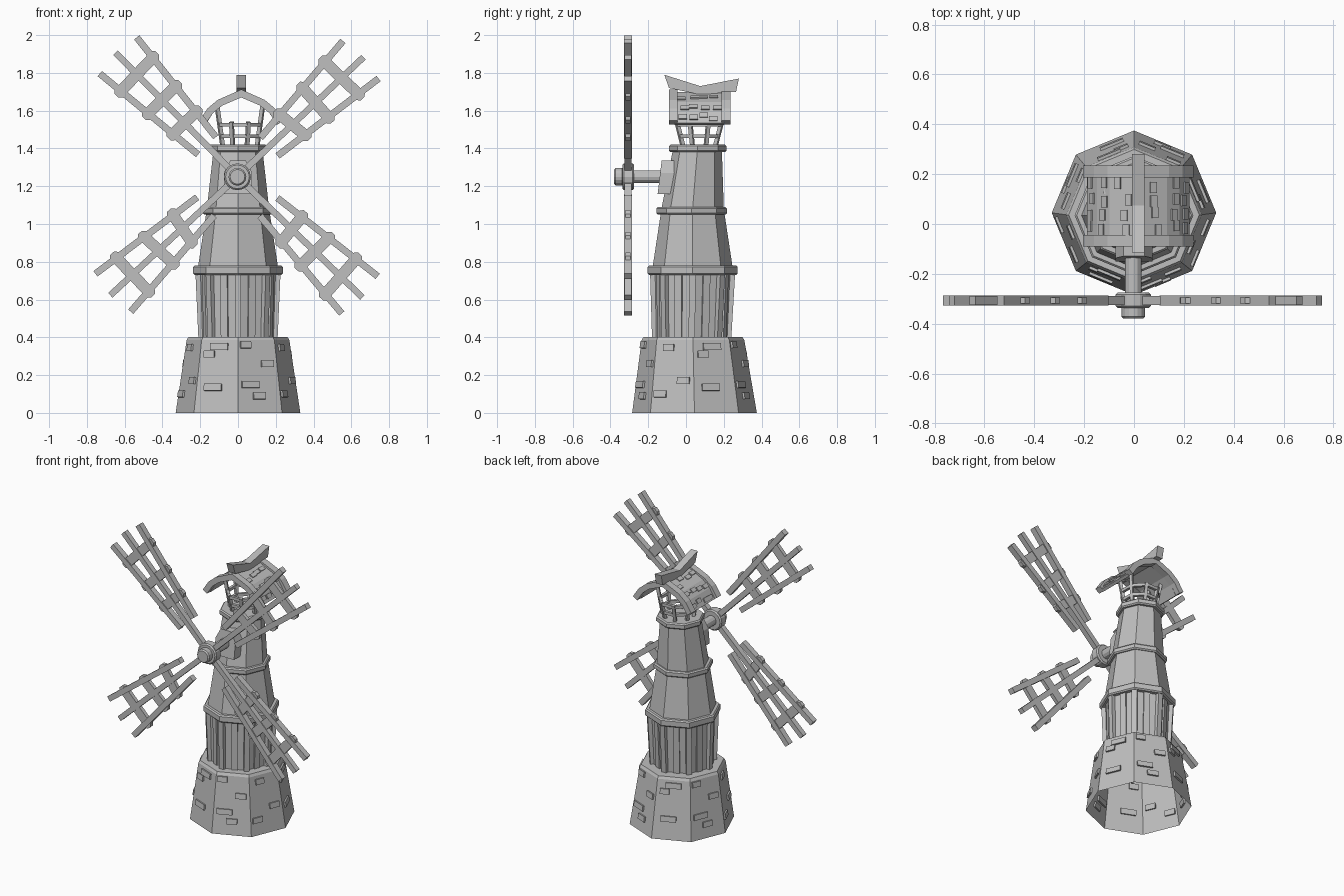
import bpy, bmesh, math, random
from mathutils import Vector, Matrix

cube = bpy.data.objects.get("Cube")
if cube:
    bpy.data.objects.remove(cube, do_unlink=True)

random.seed(4)
grey = bpy.data.materials.new("light_grey")
grey.use_nodes = True
grey.diffuse_color = (0.52, 0.52, 0.52, 1)
grey.node_tree.nodes["Principled BSDF"].inputs["Base Color"].default_value = (0.52, 0.52, 0.52, 1)


def finish(name, bm, solid=True):
    if solid:
        bmesh.ops.recalc_face_normals(bm, faces=bm.faces[:])
    mesh = bpy.data.meshes.new(name)
    bm.to_mesh(mesh)
    bm.free()
    mesh.materials.append(grey)
    obj = bpy.data.objects.new(name, mesh)
    bpy.context.collection.objects.link(obj)
    return obj


def corner(i, r, z, cy, sides=8):
    a = 2 * math.pi * i / sides
    return Vector((r * math.cos(a), cy + r * math.sin(a), z))


def lathe(name, rings, cap=False, sides=8):
    """Faceted shell through (radius, z, centre y) rings."""
    bm = bmesh.new()
    loops = [[bm.verts.new(corner(i, *ring, sides)) for i in range(sides)] for ring in rings]
    for a, b in zip(loops, loops[1:]):
        for i in range(sides):
            j = (i + 1) % sides
            bm.faces.new((a[i], a[j], b[j], b[i]))
    if cap:
        bm.faces.new(loops[-1])
    return finish(name, bm, False)


def prism(name, points, place, lo, hi):
    """Extrude a 2D outline; place(u, v, depth) gives the 3D point."""
    bm = bmesh.new()
    a = [bm.verts.new(place(u, v, lo)) for u, v in points]
    b = [bm.verts.new(place(u, v, hi)) for u, v in points]
    bm.faces.new(a)
    bm.faces.new(b)
    for i in range(len(points)):
        j = (i + 1) % len(points)
        bm.faces.new((a[i], a[j], b[j], b[i]))
    return finish(name, bm)


def add_box(bm, centre, x_dir, z_dir, size):
    """Add a box with its x and z axes along the given directions."""
    x = x_dir.normalized()
    y = z_dir.cross(x).normalized()
    z = x.cross(y)
    m = Matrix((x, y, z)).transposed().to_4x4()
    m.translation = centre
    bmesh.ops.create_cube(bm, size=1, matrix=m @ Matrix.Diagonal((*size, 1)))


def add_beam(bm, a, b, w, h, up=Vector((0, 0, 1))):
    add_box(bm, (a + b) / 2, b - a, up, ((b - a).length, w, h))


# Tower body
lathe("stone_base", [(0.33, 0, 0.045), (0.272, 0.385, 0.037), (0.262, 0.402, 0.037), (0.19, 0.402, 0.035)])
lathe("plank_wall", [(0.195, 0.4, 0.03), (0.205, 0.74, 0.035)])
lathe("middle_wall", [(0.212, 0.77, 0.035), (0.168, 1.06, 0.035)])
lathe("upper_wall", [(0.165, 1.08, 0.035), (0.13, 1.39, 0.06)])


def band(name, z0, z1, r, inner, cy):
    e = 0.008
    lathe(name, [(inner, z0, cy), (r - e, z0, cy), (r, z0 + e, cy),
                 (r, z1 - e, cy), (r - e, z1, cy), (inner, z1, cy)], inner < 0.12)


band("lower_band", 0.73, 0.78, 0.238, 0.19, 0.035)
band("middle_band", 1.05, 1.09, 0.187, 0.15, 0.03)
band("top_band", 1.38, 1.42, 0.152, 0.11, 0.062)

# Upright posts and battens on the plank wall
bm = bmesh.new()
for i in range(8):
    out = corner(i, 1, 0, 0)
    add_beam(bm, corner(i, 0.197, 0.4, 0.03), corner(i, 0.212, 0.735, 0.035), 0.034, 0.026, out)
    h = i + 0.5
    add_beam(bm, corner(h, 0.182, 0.4, 0.03), corner(h, 0.191, 0.735, 0.035), 0.04, 0.016, corner(h, 1, 0, 0))
finish("wall_posts", bm)

# Raised bricks on the base: (position along face, height, width)
patterns = [[(0.5, 0.35, 0.1), (0.25, 0.31, 0.06), (0.4, 0.135, 0.1)],
            [(0.75, 0.26, 0.07), (0.3, 0.15, 0.1), (0.5, 0.09, 0.07), (0.2, 0.36, 0.06)],
            [(0.75, 0.17, 0.07), (0.35, 0.345, 0.06), (0.2, 0.1, 0.07)]]
bm = bmesh.new()
for i in range(8):
    for t, z, w in patterns[(i + 6) % 8 % 3]:
        f = z / 0.385
        r, cy = 0.33 - 0.058 * f, 0.045 - 0.008 * f
        a, b = corner(i, r, z, cy), corner(i + 1, r, z, cy)
        normal = corner(i + 0.5, 1, 0.14, 0)
        add_box(bm, a.lerp(b, t), b - a, normal, (w, 0.036, 0.022))
finish("base_bricks", bm)

# Open lantern frame under the roof
RX, RY = 0.01, 0.07


def lantern(i, z):
    f = (z - 1.42) / 0.2
    p = corner(i + 0.5, 1, z, 0)
    return Vector((RX + p.x * (0.1 + 0.03 * f), RY + p.y * (0.095 + 0.055 * f), z))


bm = bmesh.new()
for i in range(8):
    add_beam(bm, lantern(i, 1.41), lantern(i, 1.63 if i in (0, 3, 4, 7) else 1.54), 0.02, 0.02, corner(i + 0.5, 1, 0, 0))
    for z in (1.465, 1.525):
        add_beam(bm, lantern(i, z), lantern(i + 1, z), 0.018, 0.02)
finish("lantern_frame", bm)

# Bent gable roof
CX = 0.017
half = [(0, 1.70), (0.115, 1.645), (0.165, 1.6), (0.205, 1.535)]


def roof_outline(up, out, thick):
    outer = [(x * (1 + out), z + up) for x, z in half]
    inner = [(x * (1 + out) - thick * (0.35 + 2 * x) * (x > 0), z + up - thick * (1 - 2.5 * x)) for x, z in half]
    right = outer + inner[::-1]
    left = [(-x, z) for x, z in inner[1:]] + [(-x, z) for x, z in outer[:0:-1]]
    return right + left


def across(u, v, d):
    return Vector((CX + u, d, v))


prism("roof_panel", roof_outline(0, 0, 0.022), across, -0.06, 0.2)
prism("front_gable_beam", roof_outline(0.012, 0.08, 0.042), across, -0.09, -0.045)
prism("back_gable_beam", roof_outline(0.012, 0.08, 0.042), across, 0.187, 0.235)
ridge = [(-0.115, 1.79), (0.075, 1.73), (0.28, 1.77), (0.265, 1.70), (0.075, 1.685), (-0.09, 1.72)]
prism("ridge_beam", ridge, lambda u, v, d: Vector((CX + d, u, v)), -0.025, 0.025)

# Roof tiles
bm = bmesh.new()
for side in (-1, 1):
    for (x0, z0), (x1, z1) in zip(half, half[1:]):
        a, b = Vector((side * x0 + CX, 0, z0)), Vector((side * x1 + CX, 0, z1))
        normal = Vector((side * (z0 - z1), 0, x1 - x0))
        for k in range(4):
            p = a.lerp(b, random.uniform(0.3, 0.75))
            p.y = -0.015 + 0.057 * k + random.uniform(-0.012, 0.012)
            add_box(bm, p, Vector((0, 1, 0)), normal, (0.045, 0.028, 0.014))
finish("roof_tiles", bm)

# Tilted axle mount
mount = [(-0.075, 1.16), (0.075, 1.16), (0.075, 1.27), (0.042, 1.335), (-0.042, 1.335), (-0.075, 1.27)]
prism("axle_mount", mount, lambda u, v, d: Vector((u, d + (v - 1.16) * 0.12, v)), -0.15, -0.05)

# Axle, hub and cap
HUB = Vector((-0.003, 0, 1.25))


def drum(name, r, y0, y1, sides, bevel):
    bm = bmesh.new()
    m = Matrix.Translation((HUB.x, (y0 + y1) / 2, HUB.z)) @ Matrix.Rotation(math.pi / 2, 4, 'X')
    bmesh.ops.create_cone(bm, cap_ends=True, segments=sides, radius1=r, radius2=r, depth=y1 - y0, matrix=m)
    obj = finish(name, bm)
    if bevel:
        mod = obj.modifiers.new("edge", 'BEVEL')
        mod.width = bevel
        mod.segments = 1
    return obj


drum("axle", 0.034, -0.3, -0.1, 12, 0)
drum("hub", 0.071, -0.337, -0.275, 16, 0.008)
drum("hub_cap", 0.047, -0.38, -0.33, 16, 0.008)

# Four lattice sails
for name, angle in (("upper_left", 43.5), ("upper_right", 134.5), ("lower_right", 223), ("lower_left", 316)):
    ca, sa = math.cos(math.radians(angle)), math.sin(math.radians(angle))

    def at(u, v):
        return Vector((HUB.x + u * ca - v * sa, -0.307, HUB.z + u * sa + v * ca))

    front = Vector((0, -1, 0))
    bm = bmesh.new()
    add_beam(bm, at(0.04, 0), at(0.92, 0), 0.034, 0.036, front)
    for s in (-1, 1):
        add_beam(bm, at(0.23, s * 0.066), at(0.9, s * 0.137), 0.036, 0.04, front)
    for u in (0.4, 0.57, 0.76):
        v = 0.066 + (u - 0.23) * 0.106 + 0.034
        tilt = random.uniform(-0.015, 0.015)
        n = 0.016
        bar = [(u - tilt - 0.03, n - v), (u - tilt - 0.014, -v), (u - tilt + 0.014, -v), (u - tilt + 0.03, n - v),
               (u + tilt + 0.03, v - n), (u + tilt + 0.014, v), (u + tilt - 0.014, v), (u + tilt - 0.03, v - n)]
        ends = [[bm.verts.new(at(*p) + front * d) for p in bar] for d in (-0.013, 0.013)]
        for loop in ends:
            bm.faces.new(loop)
        for i in range(8):
            j = (i + 1) % 8
            bm.faces.new((ends[0][i], ends[0][j], ends[1][j], ends[1][i]))
    finish(name + "_sail", bm)
